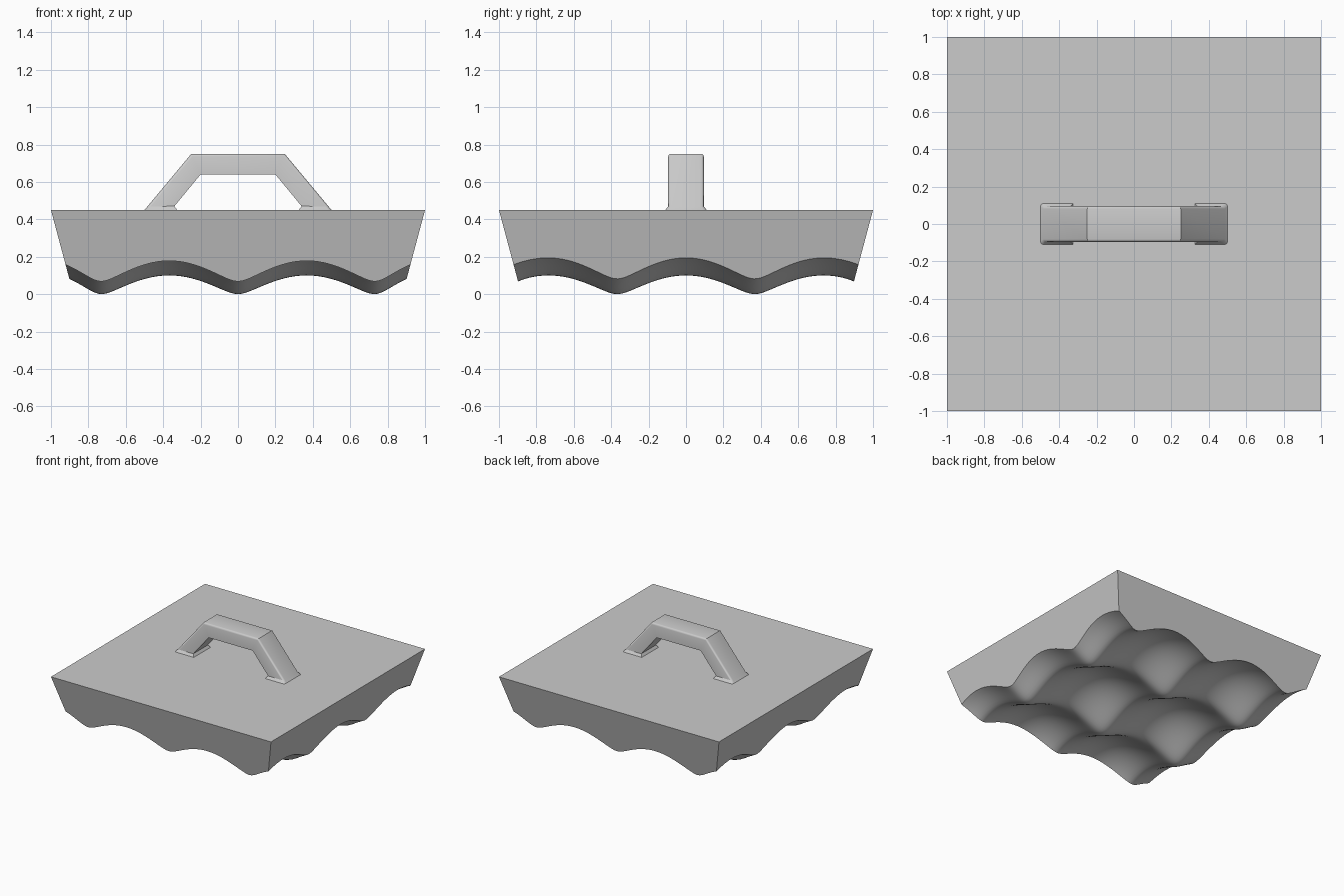
import bpy, bmesh, math

cube = bpy.data.objects.get("Cube")
if cube:
    bpy.data.objects.remove(cube)

grey = bpy.data.materials.new("plain grey")
grey.use_nodes = True
colour = (0.6, 0.6, 0.6, 1)
grey.diffuse_color = colour
grey.node_tree.nodes["Principled BSDF"].inputs["Base Color"].default_value = colour

TOP = 0.45      # height of the flat top
EDGE = 0.91     # mean half width at the wavy underside
PITCH = 0.735   # distance between wave troughs


def add_object(name, bm, angle):
    bmesh.ops.recalc_face_normals(bm, faces=bm.faces)
    mesh = bpy.data.meshes.new(name)
    bm.to_mesh(mesh)
    bm.free()
    obj = bpy.data.objects.new(name, mesh)
    bpy.context.collection.objects.link(obj)
    mesh.materials.append(grey)
    bpy.ops.object.select_all(action='DESELECT')
    bpy.context.view_layer.objects.active = obj
    obj.select_set(True)
    bpy.ops.object.shade_smooth_by_angle(angle=math.radians(angle))
    return obj


def wave(d):
    # narrow round trough at d = 0, broad crest half a pitch away
    s = math.sin(math.pi * d / PITCH) ** 2
    e = 0.05
    return (math.sqrt(s + e) - math.sqrt(e)) / (math.sqrt(1 + e) - math.sqrt(e))


def underside(x, y):
    f = wave(x)
    if abs(x) > PITCH:
        f *= 1.33
    g = wave(y - PITCH / 2)
    return 0.1 * (f + g) + 0.015 * f * g


def wall(z):
    return 1 - 0.267 * (TOP - z)


# Slab: wavy underside, sloping walls and flat top
bm = bmesh.new()
bmesh.ops.create_grid(bm, x_segments=80, y_segments=80, size=1)
for v in bm.verts:
    a, b = v.co.x, v.co.y
    z = underside(a * EDGE, b * EDGE)
    shift = wall(z) - EDGE
    v.co = (a * (EDGE + shift * a ** 8), b * (EDGE + shift * b ** 8), z)
rim = [e for e in bm.edges if e.is_boundary]
new = bmesh.ops.extrude_edge_only(bm, edges=rim)["geom"]
for v in (g for g in new if isinstance(g, bmesh.types.BMVert)):
    scale = 1 / wall(v.co.z)
    v.co = (max(-1, min(1, v.co.x * scale)), max(-1, min(1, v.co.y * scale)), TOP)
bmesh.ops.contextual_create(bm, geom=[g for g in new if isinstance(g, bmesh.types.BMEdge)])
add_object("wavy_slab", bm, 35)

# Handle: outer x, z, inner x, z and half width from foot to top bar
half = [
    (0.5, TOP, 0.325, TOP, 0.11),
    (0.483, 0.47, 0.34, 0.47, 0.095),
    (0.25, 0.75, 0.2, 0.64, 0.095),
]
sections = [(1, s) for s in half] + [(-1, s) for s in reversed(half)]
bm = bmesh.new()
rings = []
for side, (ox, oz, ix, iz, w) in sections:
    corners = [(ox, -w, oz), (ox, w, oz), (ix, w, iz), (ix, -w, iz)]
    rings.append([bm.verts.new((side * x, y, z)) for x, y, z in corners])
for r, s in zip(rings, rings[1:]):
    for i in range(4):
        j = (i + 1) % 4
        bm.faces.new((r[i], r[j], s[j], s[i]))
# round the two outer lengthwise edges
outer = [bm.edges.get((r[i], s[i])) for r, s in zip(rings, rings[1:]) for i in (0, 1)]
bmesh.ops.bevel(bm, geom=outer, offset=0.014, segments=3, profile=0.5, affect='EDGES')
add_object("handle", bm, 32)
